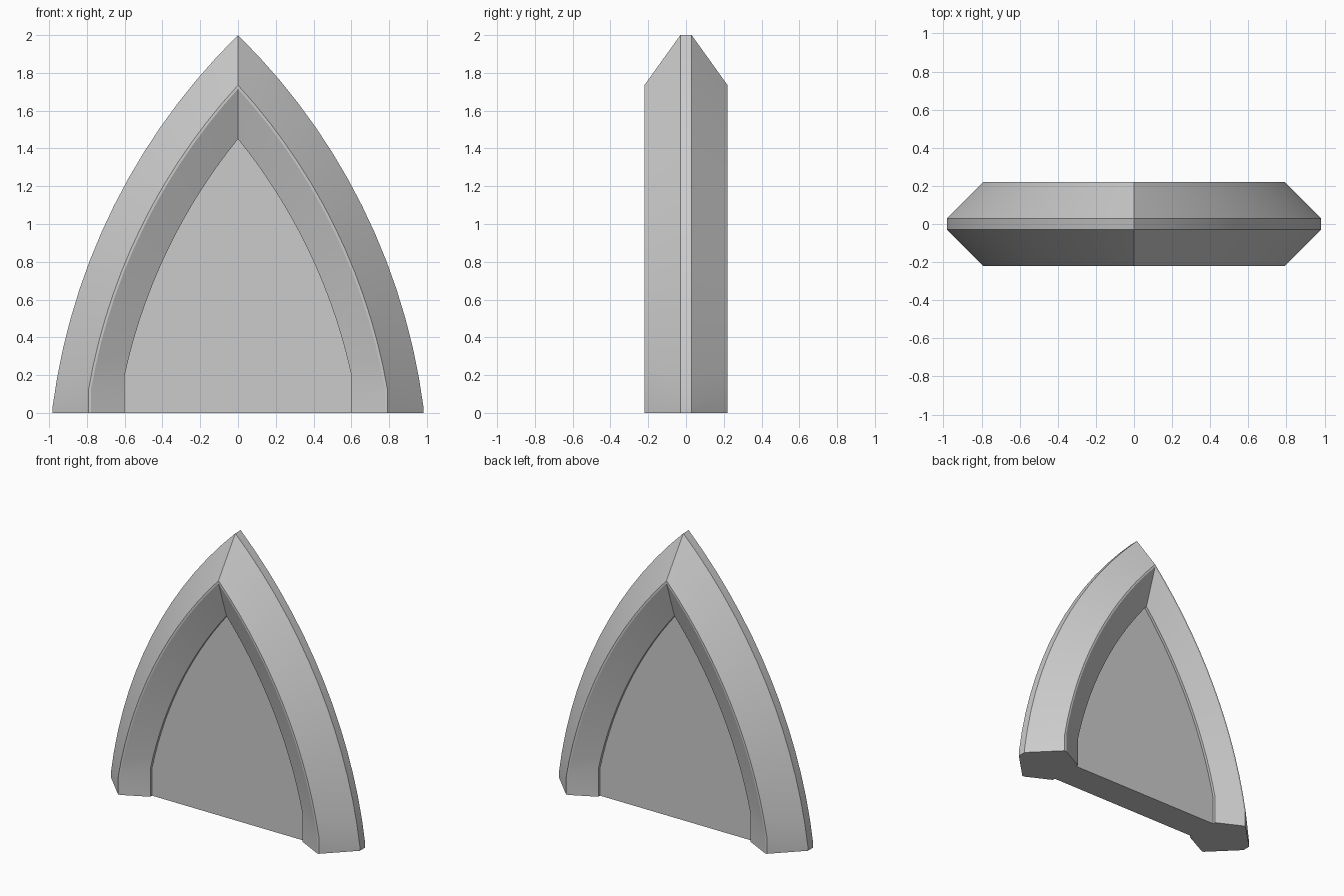
import bpy, bmesh, math
from mathutils import Vector

cube = bpy.data.objects.get("Cube")
if cube:
    bpy.data.objects.remove(cube, do_unlink=True)

STEPS = 14

stone = bpy.data.materials.new("plain_grey")
stone.use_nodes = True
grey = (0.6, 0.6, 0.6, 1)
stone.diffuse_color = grey
stone.node_tree.nodes["Principled BSDF"].inputs["Base Color"].default_value = grey


def arch(half_width, spring, top, radius):
    """Pointed arch outline as (x, z), from the +x foot over the apex to the -x foot."""
    a, b = Vector((half_width, spring)), Vector((0, top))
    chord = b - a
    inward = Vector((-chord.y, chord.x)).normalized()
    centre = (a + b) / 2 + inward * math.sqrt(radius ** 2 - chord.length_squared / 4)
    start = math.atan2(*(a - centre).yx)
    end = math.atan2(*(b - centre).yx)
    half = [(half_width, 0)]
    for i in range(STEPS):
        t = start + (end - start) * i / STEPS
        half.append((centre.x + radius * math.cos(t), centre.y + radius * math.sin(t)))
    return half + [(0, top)] + [(-x, z) for x, z in reversed(half)]


def finish(name, bm):
    bmesh.ops.recalc_face_normals(bm, faces=bm.faces)
    mesh = bpy.data.meshes.new(name)
    bm.to_mesh(mesh)
    bm.free()
    mesh.materials.append(stone)
    obj = bpy.data.objects.new(name, mesh)
    bpy.context.collection.objects.link(obj)
    bpy.ops.object.select_all(action="DESELECT")
    obj.select_set(True)
    bpy.context.view_layer.objects.active = obj
    bpy.ops.object.shade_smooth_by_angle(angle=math.radians(20))
    return obj


outer = arch(0.982, 0.03, 2.0, 3.37)
ridge = arch(0.792, 0.12, 1.735, 3.18)
ridge_inner = arch(0.777, 0.13, 1.715, 3.16)
inner = arch(0.6, 0.2, 1.45, 3.0)

# Frame: a bevelled section swept along the pointed arch
section = [(outer, 0.03), (ridge, 0.22), (ridge_inner, 0.22), (inner, 0.13)]
section += [(line, -y) for line, y in reversed(section)]
bm = bmesh.new()
rows = [[bm.verts.new((x, y, z)) for x, z in line] for line, y in section]
for k, row in enumerate(rows):
    following = rows[(k + 1) % len(rows)]
    for i in range(len(row) - 1):
        bm.faces.new((row[i], row[i + 1], following[i + 1], following[i]))
for foot in (0, -1):
    bm.faces.new([row[foot] for row in rows])
finish("arch_frame", bm)

# Panel: slab filling the opening, set slightly behind the frame lip
bm = bmesh.new()
face = bm.faces.new([bm.verts.new((x, -0.11, z)) for x, z in inner])
slab = bmesh.ops.extrude_face_region(bm, geom=[face], use_keep_orig=True)
for v in slab["geom"]:
    if isinstance(v, bmesh.types.BMVert):
        v.co.y = 0.11
finish("centre_panel", bm)
